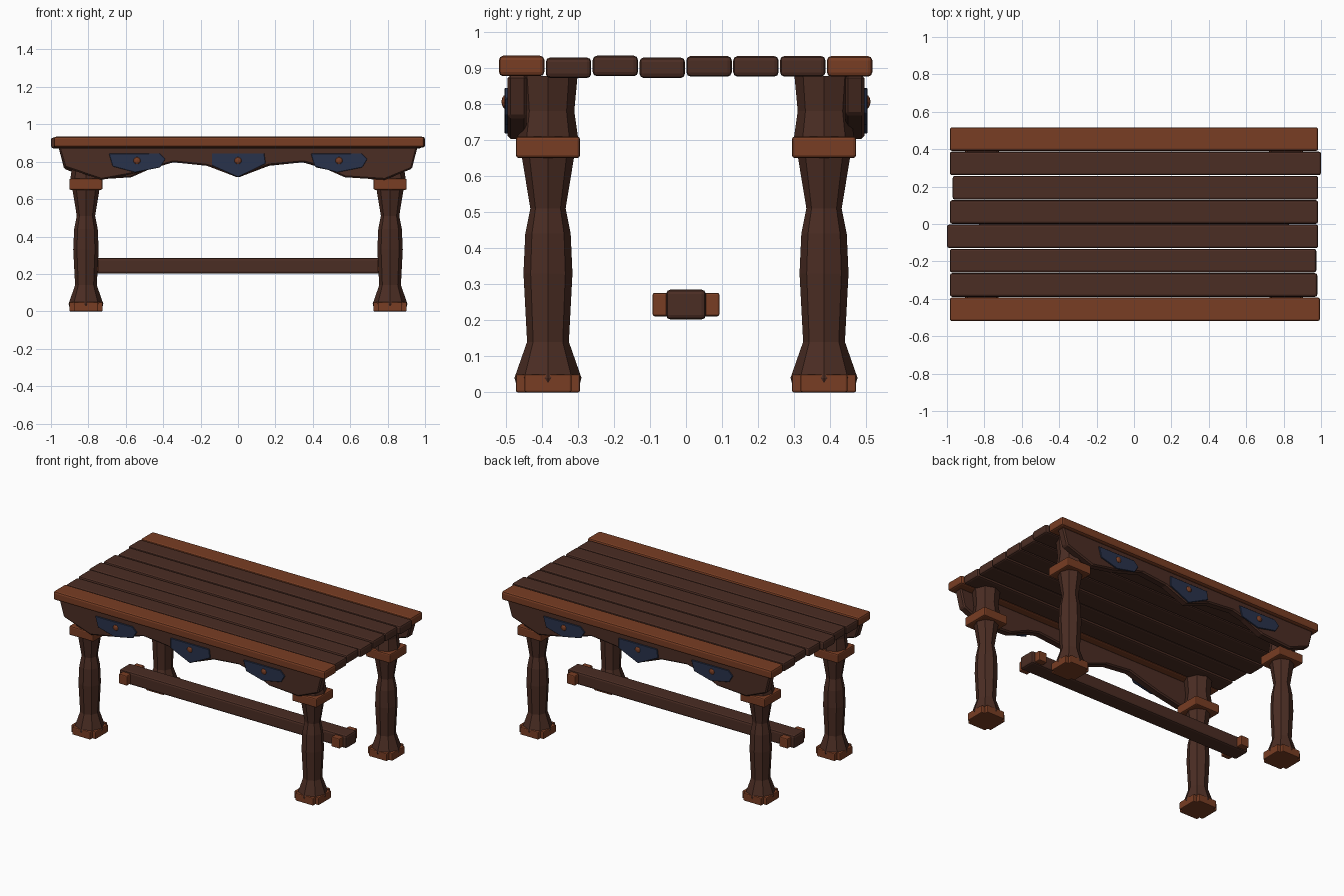
import bpy, bmesh, math
from mathutils import Matrix

cube = bpy.data.objects.get("Cube")
if cube:
    bpy.data.objects.remove(cube, do_unlink=True)


def material(name, rgb):
    m = bpy.data.materials.new(name)
    m.use_nodes = True
    m.diffuse_color = (*rgb, 1)
    m.node_tree.nodes["Principled BSDF"].inputs["Base Color"].default_value = (*rgb, 1)
    return m


DARK = material("dark wood", (0.07, 0.026, 0.017))
LIGHT = material("reddish wood", (0.19, 0.047, 0.017))
IRON = material("blue iron", (0.022, 0.032, 0.07))


def finish(name, bm, mat, bevel=0.0, segments=2):
    bmesh.ops.recalc_face_normals(bm, faces=bm.faces)
    mesh = bpy.data.meshes.new(name)
    bm.to_mesh(mesh)
    bm.free()
    mesh.materials.append(mat)
    ob = bpy.data.objects.new(name, mesh)
    bpy.context.collection.objects.link(ob)
    if bevel:
        mod = ob.modifiers.new("soft edges", "BEVEL")
        mod.width, mod.segments = bevel, segments
        mod.limit_method = "ANGLE"
    return ob


def box(name, x, y, z, mat, bevel=0.008):
    """Box from three (low, high) ranges."""
    bm = bmesh.new()
    bmesh.ops.create_cube(bm, size=1)
    for v in bm.verts:
        for i, (lo, hi) in enumerate((x, y, z)):
            v.co[i] = lo if v.co[i] < 0 else hi
    return finish(name, bm, mat, bevel)


def slab(name, outline, y0, y1, mat, bevel, turn):
    """Outline in x and z, extruded along y; turned for the back side."""
    bm = bmesh.new()
    face = bm.faces.new([bm.verts.new((x, y0, z)) for x, z in outline])
    ext = bmesh.ops.extrude_face_region(bm, geom=[face])["geom"]
    for v in ext:
        if isinstance(v, bmesh.types.BMVert):
            v.co.y = y1
    bm.transform(turn)
    return finish(name, bm, mat, bevel, 1)


def lathe(name, x, y, profile, mat, sides=8):
    bm = bmesh.new()
    rings = []
    for r, z in profile:
        rings.append([bm.verts.new((x + r * math.cos(a), y + r * math.sin(a), z))
                      for a in (i * math.tau / sides for i in range(sides))])
    for low, high in zip(rings, rings[1:]):
        for i in range(sides):
            j = (i + 1) % sides
            bm.faces.new((low[i], low[j], high[j], high[i]))
    bm.faces.new(rings[0])
    bm.faces.new(rings[-1])
    return finish(name, bm, mat)


# Table top planks, front to back: left end, right end, underside height
planks = [(-.985, .995, .877), (-.985, .98, .872), (-.985, .975, .877), (-1, .985, .872),
          (-.985, .985, .876), (-.97, .985, .876), (-.985, 1, .876), (-.985, .985, .876)]
for i, (x0, x1, z) in enumerate(planks):
    y = -.519 + i * .13
    edge = i in (0, len(planks) - 1)
    box("edge_plank" if edge else "top_plank", (x0, x1), (y, y + .126), (z, z + .057),
        LIGHT if edge else DARK, .012)

# Turned legs with square collars and crossed foot blocks
leg_profile = [(.084, .008), (.093, .04), (.058, .14), (.068, .33), (.063, .44),
               (.049, .51), (.072, .65), (.083, .71), (.073, .78), (.082, .878)]
for sx in (-1, 1):
    for sy in (-1, 1):
        x, y = sx * .813, sy * .383
        lathe("leg", x, y, leg_profile, DARK)
        box("leg_collar", (x - .089, x + .089), (y - .089, y + .089), (.65, .71), LIGHT)
        for a, b in ((.089, .065), (.065, .089)):
            box("foot_block", (x - a, x + a), (y - b, y + b), (0, .05), LIGHT, .005)

# Carved aprons with iron plates and rivets, front and back
apron = [(-.96, .88), (-.927, .77), (-.73, .703), (-.57, .733), (-.42, .775), (-.345, .797),
         (-.165, .778), (0, .715), (.165, .78), (.35, .797), (.44, .775), (.57, .717),
         (.785, .703), (.93, .763), (.96, .88)]
side_plate = [(-.15, .843), (.12, .845), (.152, .815), (.125, .77), (-.01, .743), (-.13, .775)]
mid_plate = [(-.14, .845), (.14, .845), (.148, .79), (0, .717), (-.14, .78)]
plates = [(-.54, side_plate, 1), (0, mid_plate, 1), (.54, side_plate, 1)]
for side, angle in (("front", 0), ("back", math.pi)):
    turn = Matrix.Rotation(angle, 4, "Z")
    slab(side + "_apron", apron, -.495, -.442, DARK, .008, turn)
    for cx, shape, _ in plates:
        slab(side + "_plate", [(cx + x, z) for x, z in shape], -.503, -.494, IRON, .002, turn)
        bm = bmesh.new()
        bmesh.ops.create_uvsphere(bm, u_segments=10, v_segments=6, radius=.02)
        bm.transform(turn @ Matrix.Translation((cx, -.5, .806)) @ Matrix.Diagonal((1, .6, 1, 1)))
        finish(side + "_rivet", bm, LIGHT)

# Low stretcher beam with cross pegs
box("stretcher", (-.828, .828), (-.055, .055), (.202, .285), DARK, .012)
for sx in (-1, 1):
    ends = sorted((sx * .745, sx * .805))
    box("stretcher_peg", ends, (-.093, .093), (.211, .276), LIGHT, .006)
